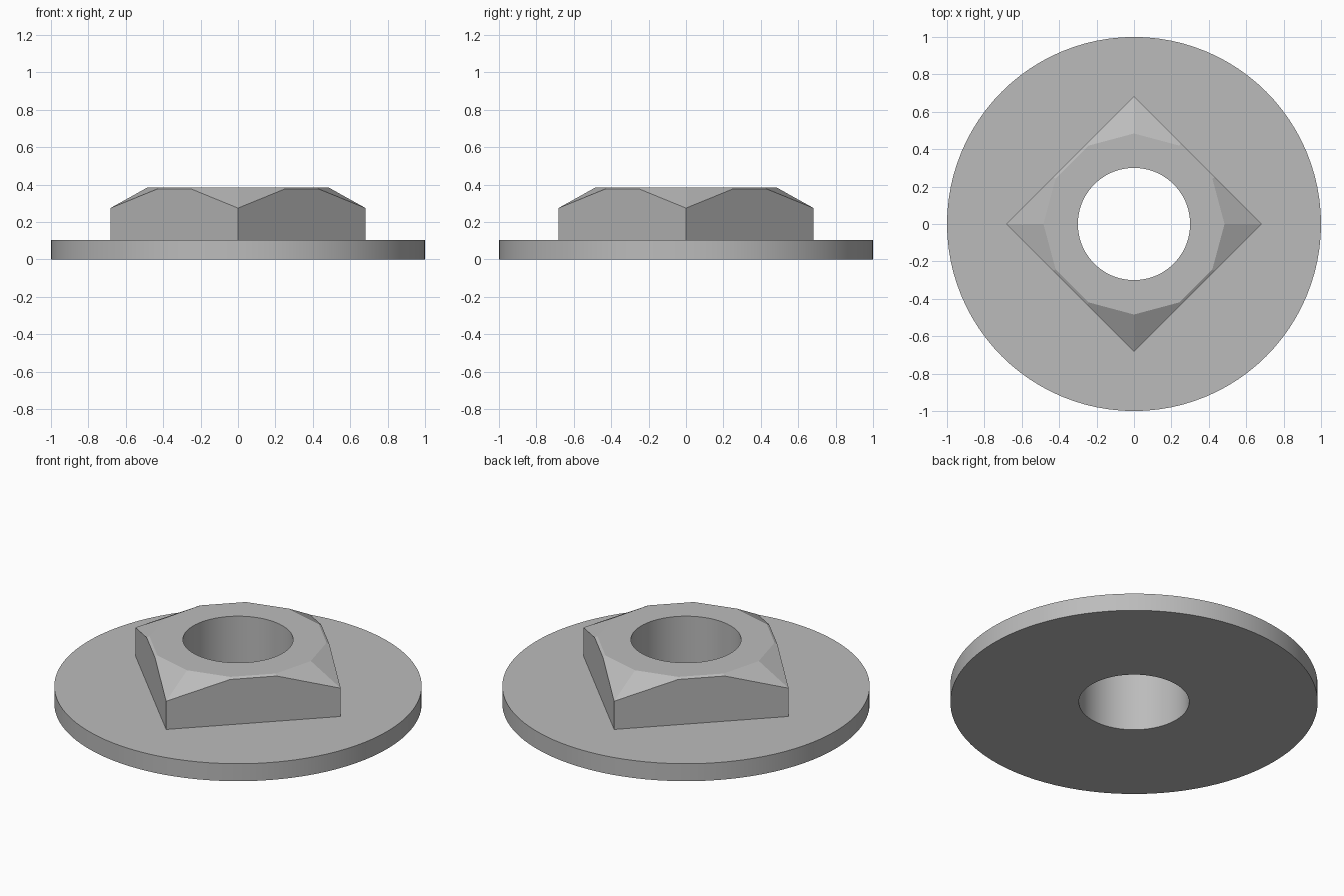
import bpy
import bmesh
from math import cos, sin, pi, radians
from mathutils import Vector

cube = bpy.data.objects.get("Cube")
if cube:
    bpy.data.objects.remove(cube)

SEGMENTS = 96
HOLE = 0.3        # bore radius
PLATE_TOP = 0.105
NUT_TOP = 0.385
CORNER = 0.682    # distance from the axis to each nut corner
CROWN = 0.484     # corner radius of the twelve-sided crown
TILT = radians(30)

steel = bpy.data.materials.new("grey steel")
steel.use_nodes = True
grey = (0.5, 0.5, 0.5, 1)
steel.diffuse_color = grey
steel.node_tree.nodes["Principled BSDF"].inputs["Base Color"].default_value = grey


def ring(radius, bottom, top):
    """Closed ring with a bore, made by spinning a rectangle."""
    bm = bmesh.new()
    corners = [(HOLE, bottom), (radius, bottom), (radius, top), (HOLE, top)]
    verts = [bm.verts.new((r, 0, z)) for r, z in corners]
    edges = [bm.edges.new((verts[i - 1], verts[i])) for i in range(4)]
    bmesh.ops.spin(bm, geom=verts + edges, cent=(0, 0, 0), axis=(0, 0, 1),
                   angle=2 * pi, steps=SEGMENTS, use_merge=True)
    bmesh.ops.remove_doubles(bm, verts=bm.verts, dist=0.0001)
    return bm


def slice_off(bm, point, normal):
    """Cut away everything beyond a plane and cap the cut."""
    bmesh.ops.bisect_plane(bm, geom=bm.verts[:] + bm.edges[:] + bm.faces[:],
                           plane_co=point, plane_no=normal, clear_outer=True)
    border = [e for e in bm.edges if e.is_boundary]
    if border:
        bmesh.ops.holes_fill(bm, edges=border, sides=0)


def finish(bm, name):
    bmesh.ops.recalc_face_normals(bm, faces=bm.faces)
    mesh = bpy.data.meshes.new(name)
    bm.to_mesh(mesh)
    bm.free()
    mesh.materials.append(steel)
    obj = bpy.data.objects.new(name, mesh)
    bpy.context.collection.objects.link(obj)
    bpy.ops.object.select_all(action='DESELECT')
    obj.select_set(True)
    bpy.context.view_layer.objects.active = obj
    bpy.ops.object.shade_smooth_by_angle(angle=radians(8))


# Round base plate
finish(ring(1, 0, PLATE_TOP), "base_plate")

# Square nut: four flat sides, then a twelve-facet chamfered crown
nut = ring(CORNER + 0.05, PLATE_TOP, NUT_TOP)
for i in range(4):
    a = pi / 4 + i * pi / 2
    side = Vector((cos(a), sin(a), 0))
    slice_off(nut, side * CORNER * cos(pi / 4), side)
for i in range(12):
    a = pi / 12 + i * pi / 6
    out = Vector((cos(a), sin(a), 0))
    rim = out * CROWN * cos(pi / 12) + Vector((0, 0, NUT_TOP))
    slice_off(nut, rim, out * sin(TILT) + Vector((0, 0, cos(TILT))))
finish(nut, "square_nut")
